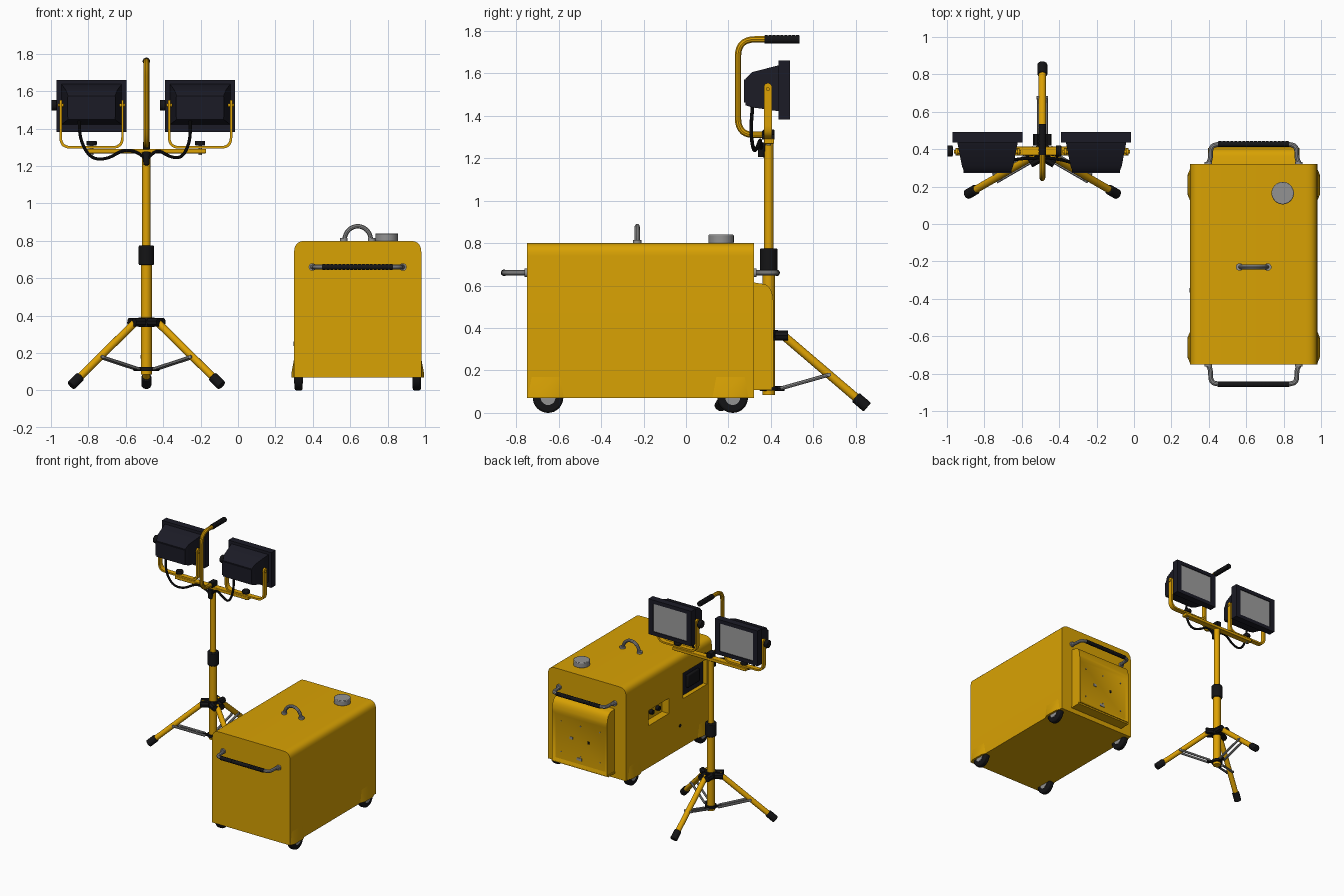
import bpy, bmesh, math
from mathutils import Vector as V

if "Cube" in bpy.data.objects:
    bpy.data.objects.remove(bpy.data.objects["Cube"])


def mat(name, *c):
    m = bpy.data.materials.new(name)
    m.diffuse_color = (*c, 1)
    m.use_nodes = True
    m.node_tree.nodes["Principled BSDF"].inputs["Base Color"].default_value = m.diffuse_color
    return m


YEL = mat("yellow_paint", 0.69, 0.36, 0.001)
MAST = mat("mast_yellow", 0.73, 0.36, 0.001)
DARK = mat("dark_housing", 0.011, 0.011, 0.019)
BLK = mat("black_rubber", 0.007, 0.007, 0.008)
MET = mat("grey_metal", 0.29, 0.29, 0.29)
LENS = mat("lens_glass", 0.34, 0.34, 0.34)


def finish(o, name, m, bevel=0):
    o.name = name
    o.data.materials.clear()
    o.data.materials.append(m)
    bpy.ops.object.select_all(action='DESELECT')
    o.select_set(True)
    bpy.context.view_layer.objects.active = o
    if bevel:
        b = o.modifiers.new("bevel", 'BEVEL')
        b.width, b.segments = bevel, 2
    bpy.ops.object.shade_smooth_by_angle(angle=math.radians(35))
    return o


def from_bm(bm, name, m, bevel=0):
    bmesh.ops.recalc_face_normals(bm, faces=bm.faces[:])
    me = bpy.data.meshes.new(name)
    bm.to_mesh(me)
    bm.free()
    o = bpy.data.objects.new(name, me)
    bpy.context.collection.objects.link(o)
    return finish(o, name, m, bevel)


def box(name, lo, hi, m, bevel=0):
    bm = bmesh.new()
    bmesh.ops.create_cube(bm, size=1)
    for v in bm.verts:
        v.co = V([(a + b) / 2 + c * (b - a) for a, b, c in zip(lo, hi, v.co)])
    return from_bm(bm, name, m, bevel)


def rod(name, a, b, r, m, r2=None, n=20, bevel=0):
    a, b = V(a), V(b)
    bm = bmesh.new()
    bmesh.ops.create_cone(bm, cap_ends=True, segments=n, radius1=r,
                          radius2=r if r2 is None else r2, depth=(b - a).length)
    q = V((0, 0, 1)).rotation_difference(b - a)
    for v in bm.verts:
        v.co = q @ v.co + (a + b) / 2
    return from_bm(bm, name, m, bevel)


def prism(name, pts, axis, lo, hi, m, bevel=0):
    """extrude a 2D profile along an axis (0 = x, 1 = y)"""
    bm = bmesh.new()
    put = (lambda p, t: (t, p[0], p[1])) if axis == 0 else (lambda p, t: (p[0], t, p[1]))
    f = bm.faces.new([bm.verts.new(put(p, lo)) for p in pts])
    ext = bmesh.ops.extrude_face_region(bm, geom=[f])['geom']
    for v in ext:
        if isinstance(v, bmesh.types.BMVert):
            v.co[axis] = hi
    return from_bm(bm, name, m, bevel)


def fillet(pts, r, n=7):
    pts = [V(p) for p in pts]
    out = [pts[0]]
    for a, p, b in zip(pts, pts[1:], pts[2:]):
        s = p + (a - p).normalized() * min(r, (a - p).length * .5)
        e = p + (b - p).normalized() * min(r, (b - p).length * .5)
        out += [s * (1 - t) ** 2 + p * 2 * t * (1 - t) + e * t * t
                for t in (i / n for i in range(n + 1))]
    return out + [pts[-1]]


def tube(name, pts, r, m, bend=0.04):
    cu = bpy.data.curves.new(name, 'CURVE')
    cu.dimensions, cu.bevel_depth, cu.bevel_resolution = '3D', r, 3
    cu.use_fill_caps = True
    path = fillet(pts, bend)
    sp = cu.splines.new('POLY')
    sp.points.add(len(path) - 1)
    for q, p in zip(sp.points, path):
        q.co = (*p, 1)
    o = bpy.data.objects.new(name, cu)
    bpy.context.collection.objects.link(o)
    bpy.ops.object.select_all(action='DESELECT')
    o.select_set(True)
    bpy.context.view_layer.objects.active = o
    bpy.ops.object.convert(target='MESH')
    return finish(bpy.context.object, name, m)


def grip(name, a, b, r, ribs):
    a, b = V(a), V(b)
    rod(name, a, b, r * .93, BLK)
    for i in range(ribs):
        rod(name + "_rib", a.lerp(b, (i + .1) / ribs), a.lerp(b, (i + .8) / ribs), r, BLK, n=14)


# ---------- generator cabinet, rounded along its top edges ----------
prof = [(p.x, p.z) for p in fillet([(.30, 0, .07), (.30, 0, .80), (.98, 0, .80), (.98, 0, .07)], .06)]
body = prism("generator_cabinet", prof, 1, -.75, .32, YEL)
for lo, hi in (((.2, -.215, .40), (.36, .04, .52)), ((.2, -.69, .45), (.34, -.39, .65))):
    c = box("recess_cutter", lo, hi, YEL)
    md = body.modifiers.new("recess", 'BOOLEAN')
    md.object, md.solver = c, 'EXACT'
    bpy.context.view_layer.objects.active = body
    bpy.ops.object.modifier_apply(modifier="recess")
    bpy.data.objects.remove(c)
finish(body, "generator_cabinet", YEL)

# control recess, engine window and lock on the left side
for y in (-.15, -.07):
    rod("control_knob", (.36, y, .455), (.335, y, .455), .018, BLK)
box("engine_window", (.333, -.69, .45), (.339, -.39, .65), DARK)
box("engine_vent", (.31, -.62, .50), (.335, -.47, .60), BLK, .008)
rod("door_lock", (.302, -.355, .25), (.2975, -.355, .25), .012, BLK)

# wheels, each tucked under a flared cover
for s in (-1, 1):
    for y in (-.65, .22):
        x = .64 + s * .316
        rod("wheel", (x - .022, y, .072), (x + .022, y, .072), .072, BLK, n=32, bevel=.01)
        rod("wheel_hub", (x - .0235, y, .072), (x + .0235, y, .072), .035, MET)
        xi, xo = .64 + s * .338, .64 + s * .355
        bm = bmesh.new()
        vs = [bm.verts.new(p) for p in ((xi, y - .1, .07), (xi, y + .08, .07), (xi, y + .06, .18), (xi, y - .08, .18),
                                        (xo, y - .06, .07), (xo, y + .04, .07), (xo, y + .03, .09), (xo, y - .05, .09))]
        for f in ((0, 1, 2, 3), (4, 5, 6, 7), (0, 1, 5, 4), (1, 2, 6, 5), (2, 3, 7, 6), (3, 0, 4, 7)):
            bm.faces.new([vs[i] for i in f])
        from_bm(bm, "wheel_cover", YEL)

# push handles at both ends
for y, d in ((-.75, -1), (.32, 1)):
    e = y + d * .107
    tube("push_handle", [(.395, y, .66), (.41, y + d * .03, .66), (.41, y + d * .095, .66), (.45, e, .66), (.83, e, .66),
                         (.87, y + d * .095, .66), (.87, y + d * .03, .66), (.885, y, .66)], .013, MET, .03)
    grip("push_handle_grip", (.45, e, .66), (.83, e, .66), .0155, 18)
    for x in (.398, .882):
        rod("handle_flange", (x, y - d * .005, .66), (x, y + d * .012, .66), .02, MET)

# lifting loop and fuel cap on top
tube("lifting_loop", [(.64 + .07 * math.cos(a), -.23, .805 + .073 * math.sin(a))
                      for a in [math.pi * i / 16 for i in range(17)]], .0125, MET, .004)
for x in (.565, .715):
    rod("loop_foot", (x, -.23, .798), (x, -.23, .815), .02, MET)
rod("fuel_cap", (.795, .165, .798), (.795, .165, .84), .06, MET, n=32, bevel=.004)

# socket housing on the back with a sunken panel
side = [(.315, .12)] + [(p.y, p.z) for p in fillet([(0, .412, .12), (0, .412, .60), (0, .315, .615)], .09)]
hs = prism("socket_housing", side, 0, .40, .88, YEL)
bm = bmesh.new()
bm.from_mesh(hs.data)
f = max((f for f in bm.faces if abs(f.normal.y) > .99), key=lambda f: f.calc_center_median().y)
bmesh.ops.inset_region(bm, faces=[f], thickness=.03, depth=0)
bmesh.ops.translate(bm, verts=f.verts[:], vec=(0, -.012, 0))
bm.to_mesh(hs.data)
bm.free()
box("housing_sill", (.395, .315, .108), (.885, .405, .122), YEL)
for x in (.47, .64, .81):
    for z in (.20, .44):
        rod("panel_screw", (x, .398, z), (x, .404, z), .005, MET, n=10)
for x, z, w, m in ((.72, .33, .013, MET), (.57, .33, .008, BLK), (.65, .18, .022, MET)):
    box("socket_plate", (x - w, .398, z - .01), (x + w, .404, z + .01), m)

# ---------- tripod ----------
X, Y = -.49, .39
rod("lower_mast", (X, Y, .085), (X, Y, .70), .029, MAST, n=28)
rod("upper_mast", (X, Y, .70), (X, Y, 1.29), .022, MAST, n=28)
rod("mast_collar", (X, Y, .67), (X, Y, .775), .041, BLK, n=28, bevel=.006)
rod("tripod_hub", (X, Y, .34), (X, Y, .39), .043, BLK, n=28)
rod("brace_ring", (X, Y, .105), (X, Y, .125), .042, BLK, n=28)
for k in range(3):
    a = math.radians(90 + 120 * k)
    d, t = V((math.cos(a), math.sin(a), 0)), V((-math.sin(a), math.cos(a), 0))
    P = lambda r, z, o=0: V((X, Y, z)) + d * r + t * o
    top, foot = P(.06, .372), P(.452, .037)
    rod("tripod_leg", top, foot, .02, MAST)
    rod("tripod_foot", top.lerp(foot, .89), foot + (foot - top).normalized() * .016, .027, BLK, bevel=.005)
    rod("brace_lug", P(.03, .115), P(.075, .115), .012, BLK, n=8)
    for o in (-.026, .026):
        rod("hub_cheek", P(.03, .365, o), P(.09, .365, o), .024, BLK, n=8)
        rod("leg_brace", P(.055, .115, o * .8), P(.285, .18, o * .8), .009, MET, n=8)
    rod("brace_pin", P(.285, .18, -.03), P(.285, .18, .03), .009, MET, n=10)

# crossbar and carrying handle
box("crossbar", (-.81, .367, 1.268), (-.17, .415, 1.292), MAST, .004)
box("mast_clamp", (X - .019, .357, 1.288), (X + .019, .417, 1.33), BLK, .004)
tube("carry_handle", [(X, Y, 1.31), (X, .245, 1.31), (X, .245, 1.76), (X, .52, 1.76)], .0155, MAST, .08)
grip("carry_grip", (X, .37, 1.76), (X, .535, 1.76), .02, 9)

# ---------- two floodlights ----------
for c in (-.783, -.2025):
    # tapered rear housing
    bm = bmesh.new()
    rings = [[bm.verts.new((c + sx * w, y, z1 if sz > 0 else z0)) for sx, sz in ((-1, -1), (1, -1), (1, 1), (-1, 1))]
             for y, w, z0, z1 in ((.28, .125, 1.45, 1.575), (.31, .137, 1.44, 1.605), (.445, .163, 1.42, 1.64))]
    bm.faces.new(rings[0])
    bm.faces.new(rings[-1])
    for r, q in zip(rings, rings[1:]):
        for i in range(4):
            bm.faces.new((r[i], r[i - 1], q[i - 1], q[i]))
    from_bm(bm, "lamp_housing", DARK)
    box("lamp_rear_box", (c - .128, .274, 1.463), (c + .128, .30, 1.57), DARK)
    box("lamp_rim", (c - .187, .437, 1.382), (c + .187, .48, 1.66), DARK)
    # raised frame around the lens
    for s in (-1, 1):
        box("lamp_frame_side", (c + s * .1665 - .0205, .475, 1.382), (c + s * .1665 + .0205, .491, 1.66), DARK)
        box("lamp_frame_bar", (c - .15, .475, 1.521 + s * .1245 - .0145), (c + .15, .491, 1.521 + s * .1245 + .0145), DARK)
    box("lamp_lens", (c - .148, .478, 1.408), (c + .148, .484, 1.634), LENS)
    # flat U bracket: outer outline plus inner outline
    U = lambda w, z, r: [(p.x, p.z) for p in fillet([(c - w, 0, 1.535), (c - w, 0, z), (c + w, 0, z), (c + w, 0, 1.535)], r)]
    prism("lamp_bracket", U(.172, 1.293, .06) + U(.159, 1.306, .05)[::-1], 1, .367, .405, MAST)
    for s in (-1, 1):
        rod("bracket_eye", (c + s * .159, .386, 1.535), (c + s * .172, .386, 1.535), .019, MAST)
        rod("bracket_pivot", (c + s * .13, .386, 1.525), (c + s * .18, .386, 1.525), .009, MAST)
    rod("tilt_knob", (c - .186, .39, 1.525), (c - .215, .39, 1.525), .03, BLK, n=12, bevel=.005)
    rod("swivel_stem", (c, .39, 1.26), (c, .39, 1.32), .01, MET)
    rod("swivel_knob", (c, .39, 1.31), (c, .39, 1.335), .028, BLK, n=12, bevel=.005)

# ---------- lamp cables and plug ----------
tube("left_cable", [(-.85, .315, 1.46), (-.845, .305, 1.34), (-.79, .315, 1.24), (-.70, .33, 1.235),
                    (-.61, .35, 1.29), (-.54, .35, 1.275), (-.495, .355, 1.24)], .0085, BLK, .07)
tube("right_cable", [(-.255, .315, 1.46), (-.255, .305, 1.33), (-.30, .315, 1.24), (-.37, .34, 1.25),
                     (-.43, .35, 1.29), (-.485, .355, 1.24)], .0085, BLK, .07)
rod("cable_plug", (X, .355, 1.205), (X, .36, 1.275), .015, BLK, .022)
